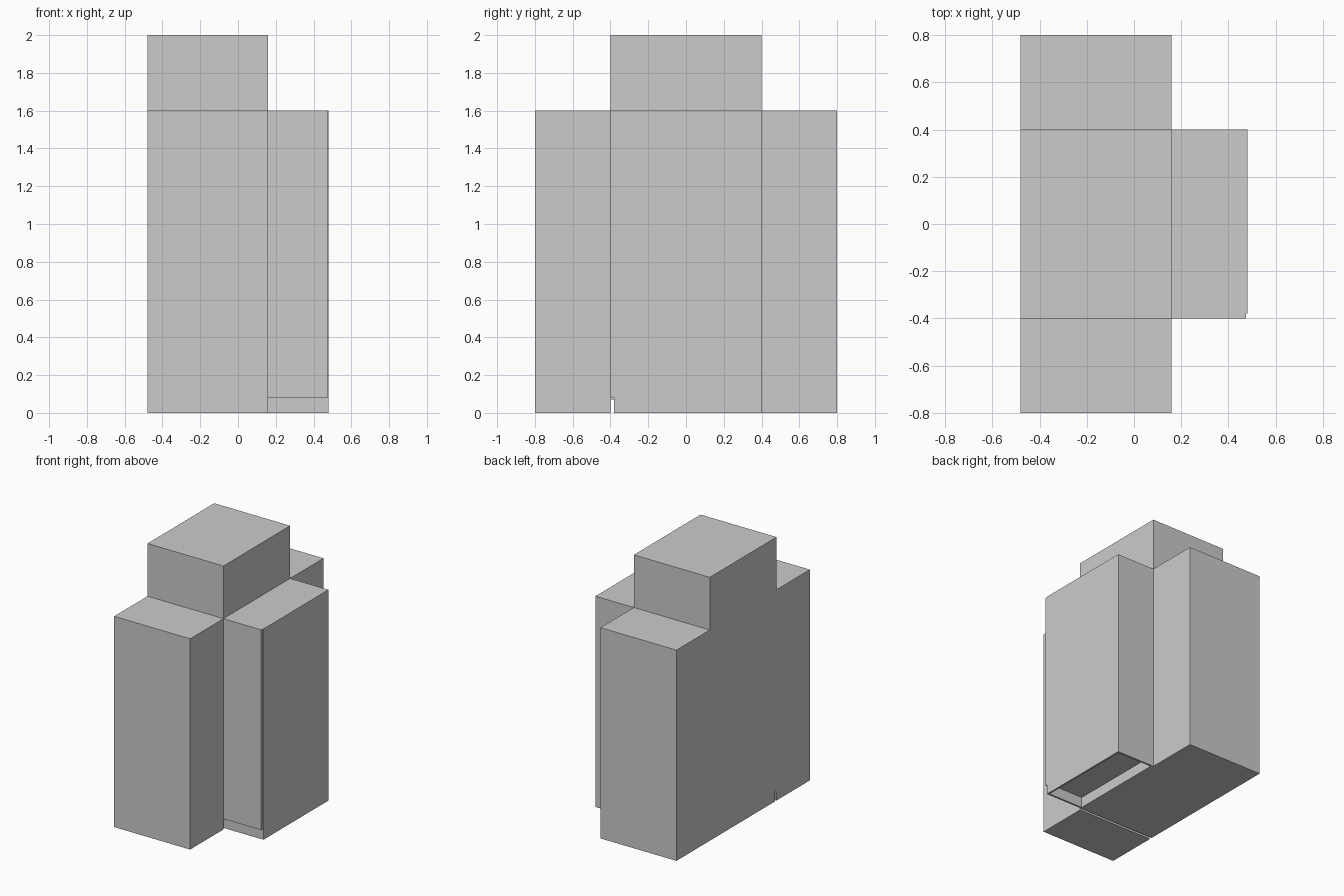
import bpy, bmesh
from mathutils import Vector

if "Cube" in bpy.data.objects:
    bpy.data.objects.remove(bpy.data.objects["Cube"])


def prism(name, points, depth):
    """Flat profile extruded along a vector."""
    bm = bmesh.new()
    face = bm.faces.new([bm.verts.new(p) for p in points])
    ext = bmesh.ops.extrude_face_region(bm, geom=[face], use_keep_orig=True)
    verts = [g for g in ext["geom"] if isinstance(g, bmesh.types.BMVert)]
    bmesh.ops.translate(bm, verts=verts, vec=Vector(depth))
    bmesh.ops.recalc_face_normals(bm, faces=bm.faces)
    return bm


def finish(bm, name):
    mesh = bpy.data.meshes.new(name)
    bm.to_mesh(mesh)
    bm.free()
    obj = bpy.data.objects.new(name, mesh)
    bpy.context.collection.objects.link(obj)
    return obj


def rect(x0, x1, y0, y1, z):
    return [(x0, y0, z), (x1, y0, z), (x1, y1, z), (x0, y1, z)]


# Main body: tall core with two lower shoulders and a slot under one side
outline = [(-0.8, 0), (-0.4, 0), (-0.4, 0.07), (-0.38, 0.07), (-0.38, 0),
           (0.8, 0), (0.8, 1.6), (0.4, 1.6), (0.4, 2),
           (-0.4, 2), (-0.4, 1.6), (-0.8, 1.6)]
body = prism("body", [(-0.48, y, z) for y, z in outline], (0.638, 0, 0))
finish(body, "main_body")

# Side block with a shallow recess underneath
block = prism("block", rect(0.158, 0.48, -0.38, 0.4, 0), (0, 0, 1.6))
block.normal_update()
bottom = min(block.faces, key=lambda f: f.calc_center_median().z)
bmesh.ops.inset_region(block, faces=[bottom], thickness=0.02)
inner = bmesh.ops.extrude_face_region(block, geom=[bottom])
bmesh.ops.translate(block, vec=(0, 0, 0.08),
                    verts=[g for g in inner["geom"] if isinstance(g, bmesh.types.BMVert)])
if bottom.is_valid:
    block.faces.remove(bottom)
bmesh.ops.recalc_face_normals(block, faces=block.faces)
finish(block, "side_block")

# Thin door panel on the front of the side block
finish(prism("panel", rect(0.158, 0.475, -0.4, -0.38, 0.08), (0, 0, 1.52)), "door_panel")
